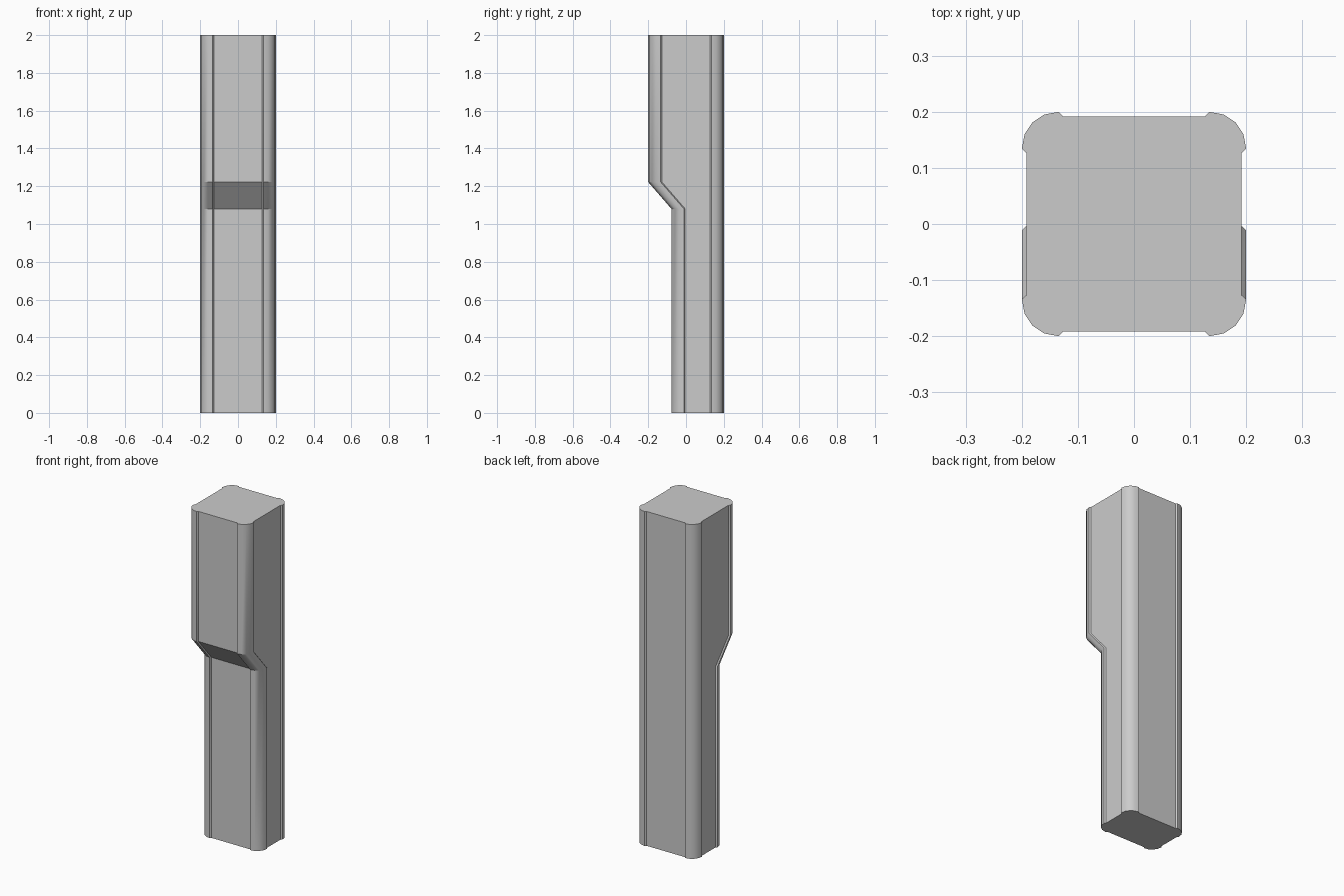
import bpy, bmesh, math

if "Cube" in bpy.data.objects:
    bpy.data.objects.remove(bpy.data.objects["Cube"])

# One corner of the cross-section: raised rounded edge beside recessed flat faces
CORNER = [(0.192, 0.127), (0.2, 0.134), (0.195, 0.16), (0.181, 0.181),
          (0.16, 0.195), (0.134, 0.2), (0.127, 0.192)]


def section(front_shift):
    """Full outline, counter-clockwise; the front half slides back by front_shift."""
    back = CORNER + [(-x, y) for x, y in reversed(CORNER)]
    front = [(-x, -y + front_shift) for x, y in back]
    return back + front


# Narrow lower shaft, sloped step, full-width upper shaft
LEVELS = [(0.0, 0.123), (1.08, 0.123), (1.222, 0.0), (2.0, 0.0)]

bm = bmesh.new()
rings = [[bm.verts.new((x, y, z)) for x, y in section(shift)] for z, shift in LEVELS]
n = len(rings[0])
for low, high in zip(rings, rings[1:]):
    for i in range(n):
        j = (i + 1) % n
        bm.faces.new((low[i], low[j], high[j], high[i]))

# End caps
bm.faces.new(list(reversed(rings[0])))
bm.faces.new(rings[-1])
bmesh.ops.recalc_face_normals(bm, faces=bm.faces)

mesh = bpy.data.meshes.new("stepped_post")
bm.to_mesh(mesh)
bm.free()
post = bpy.data.objects.new("stepped_post", mesh)
bpy.context.collection.objects.link(post)

# Smooth rounded corners, crisp recess and step edges
bpy.context.view_layer.objects.active = post
post.select_set(True)
bpy.ops.object.shade_smooth_by_angle(angle=math.radians(35))
